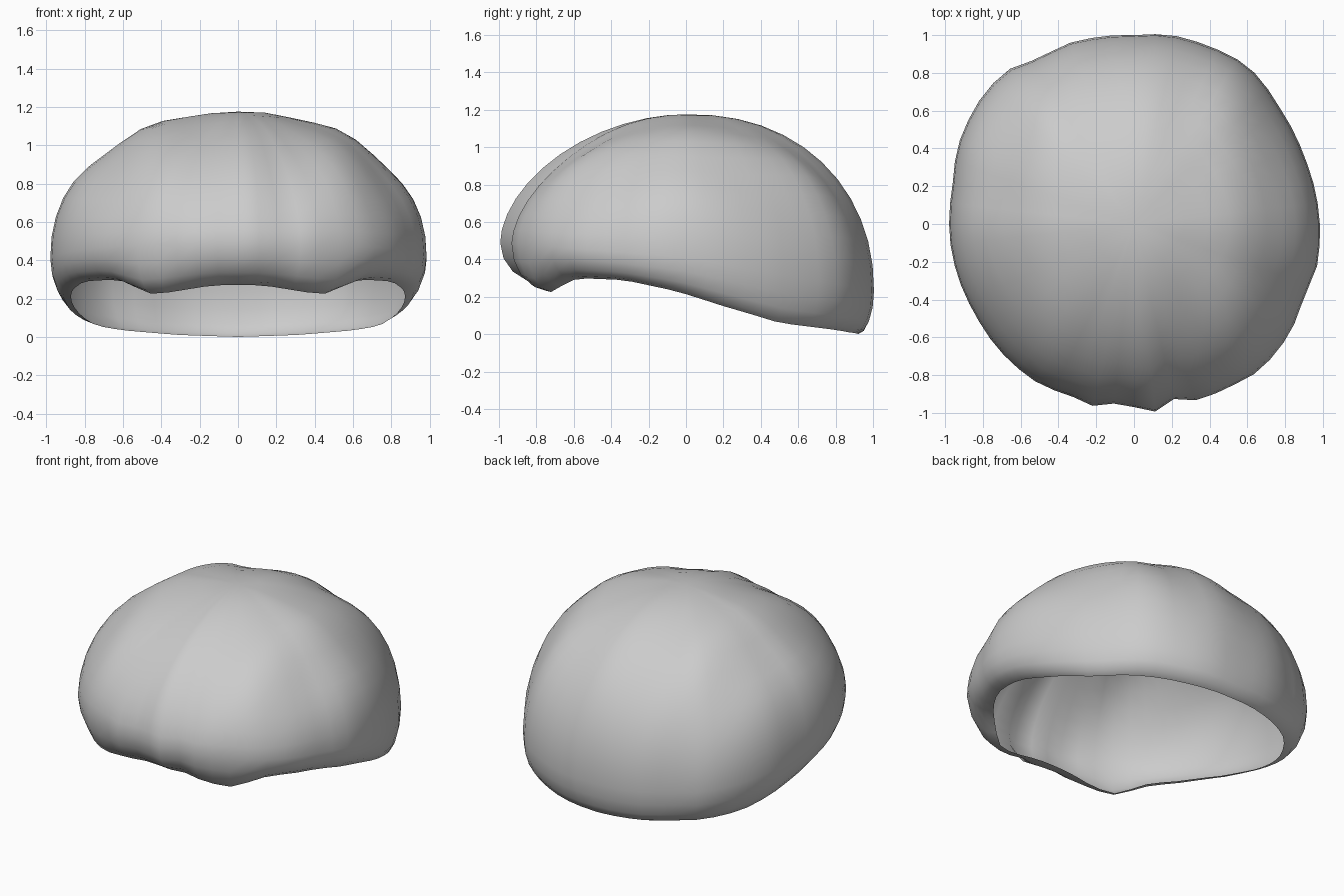
import bpy, bmesh, math

if "Cube" in bpy.data.objects:
    bpy.data.objects.remove(bpy.data.objects["Cube"])

SEGMENTS = 56
TOP_Z = 1.175

# widest outline seen from above (x, y)
OUTLINE = [(0, 1), (.2, 1), (.4, .94), (.6, .84), (.78, .6), (.9, .36), (.965, .15),
           (.97, -.22), (.9, -.38), (.83, -.57), (.66, -.78), (.55, -.84), (.3, -.94),
           (.22, -.92), (.1, -1), (-.07, -.94), (-.2, -.97), (-.35, -.9), (-.48, -.86),
           (-.72, -.66), (-.84, -.48), (-.975, -.08), (-.96, .2), (-.93, .42),
           (-.78, .71), (-.66, .82), (-.48, .88), (-.4, .94), (-.25, .98)]

# half of the open rim, front to back (x, y, z)
RIM = [(0, -.76, .27), (.13, -.76, .27), (.44, -.73, .22), (.62, -.58, .30), (.8, -.33, .29),
       (.87, -.05, .23), (.85, .2, .15), (.74, .5, .06), (.6, .7, .035),
       (.3, .87, .01), (0, .92, 0)]


def angle(x, y):
    return math.atan2(x, -y)            # 0 at the front


def lookup(table, a):
    """Periodic linear interpolation of (angle, value) pairs."""
    table = sorted(table)
    first, last = table[0], table[-1]
    full = ([(last[0] - math.tau, last[1])] + table + [(first[0] + math.tau, first[1])])
    for (a0, v0), (a1, v1) in zip(full, full[1:]):
        if a0 <= a <= a1 and a1 > a0:
            return v0 + (v1 - v0) * (a - a0) / (a1 - a0)
    return last[1]


outline = [(angle(x, y), math.hypot(x, y)) for x, y in OUTLINE]
rim_full = RIM + [(-x, y, z) for x, y, z in RIM[1:-1]]
rim_r = [(angle(x, y), math.hypot(x, y)) for x, y, z in rim_full]
rim_z = [(angle(x, y), z) for x, y, z in rim_full]


def column(a):
    """Points from the tucked-in rim, round the bulge and up to near the crown."""
    c = math.cos(a)
    radius, r0, z0 = lookup(outline, a), lookup(rim_r, a), lookup(rim_z, a)
    wide_z = .41 + (.08 * c if c > 0 else .18 * c)
    power = 2.1 - .35 * max(c, 0)
    pts = []
    for i in range(4):                   # underside lip
        t = math.pi / 2 * i / 4
        pts.append((r0 + (radius - r0) * math.sin(t), wide_z - (wide_z - z0) * math.cos(t)))
    for i in range(12):                  # dome
        t = math.pi / 2 * i / 12
        r = radius * math.cos(t) ** (2 / power)
        z = wide_z + (TOP_Z - wide_z) * math.sin(t) ** (2 / power)
        pleat = .012 * math.sin(2 * t) * math.sin(13 * r * math.sin(a) + 1)
        pts.append((r * (1 + pleat * .5), z + pleat))
    return [(r * math.sin(a), -r * c, z) for r, z in pts]


# hair cap: open single-walled shell
bm = bmesh.new()
cols = [[bm.verts.new(p) for p in column(-math.pi + math.tau * k / SEGMENTS)]
        for k in range(SEGMENTS)]
crown = bm.verts.new((0, 0, TOP_Z))
for k in range(SEGMENTS):
    a, b = cols[k], cols[(k + 1) % SEGMENTS]
    for i in range(len(a) - 1):
        bm.faces.new((a[i], b[i], b[i + 1], a[i + 1]))
    bm.faces.new((a[-1], b[-1], crown))
bmesh.ops.recalc_face_normals(bm, faces=bm.faces)
for f in bm.faces:
    f.smooth = True
mesh = bpy.data.meshes.new("hair_cap")
bm.to_mesh(mesh)
bm.free()
bpy.context.collection.objects.link(bpy.data.objects.new("hair_cap", mesh))
